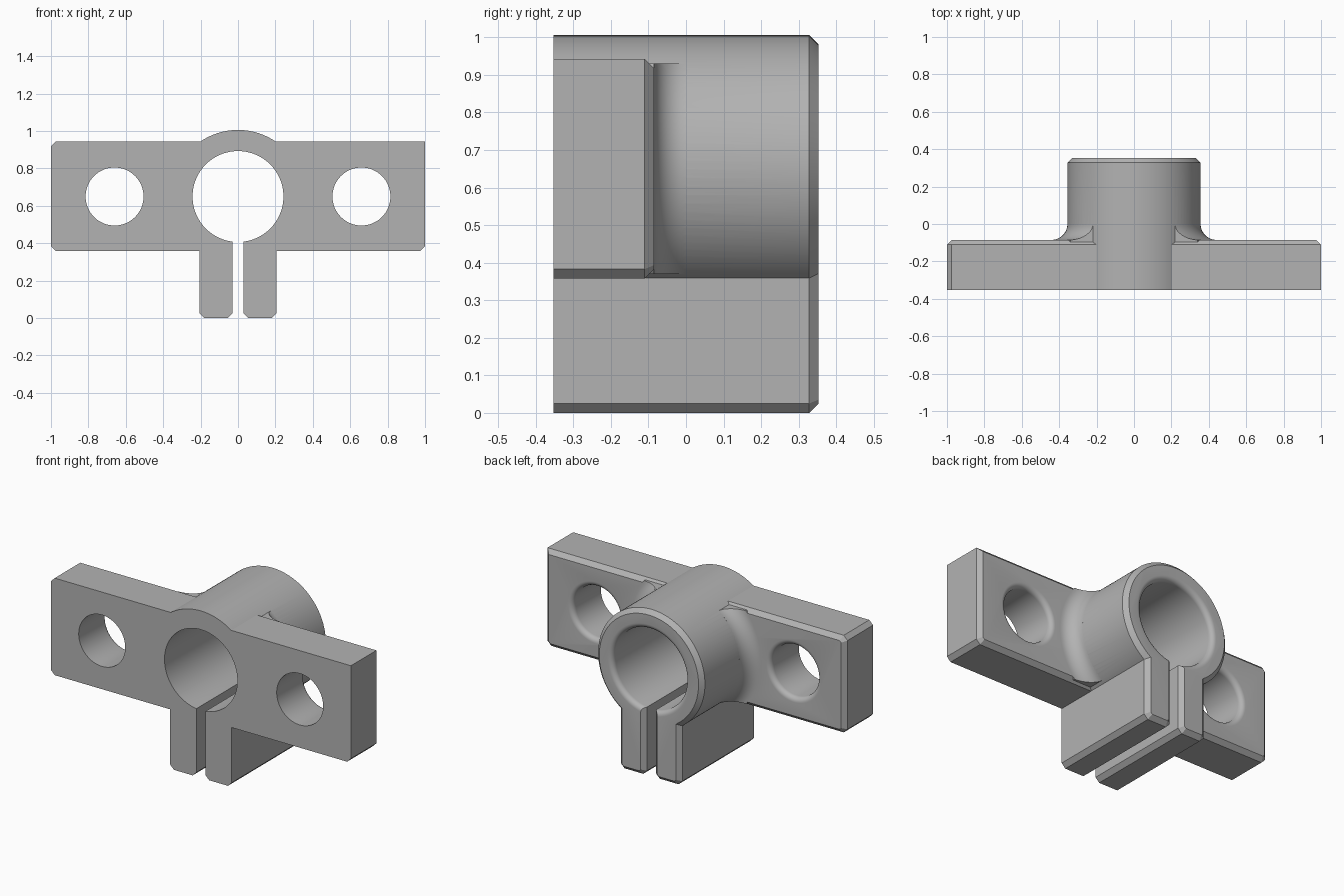
import bpy, bmesh
from math import sin, cos, pi, asin

cube = bpy.data.objects.get("Cube")
if cube:
    bpy.data.objects.remove(cube, do_unlink=True)

steel = bpy.data.materials.new("grey_metal")
steel.use_nodes = True
GREY = (0.45, 0.45, 0.45, 1)
steel.diffuse_color = GREY
steel.node_tree.nodes["Principled BSDF"].inputs["Base Color"].default_value = GREY

AXIS = 0.65            # height of the bore and wing holes
R = 0.356              # outer radius of the sleeve
FRONT, BACK, WING = -0.353, 0.353, -0.085
CH = 0.025             # chamfer width
LOW, HIGH = 0.358, 0.943
LUG, SLOT = 0.205, 0.03


def finish(name, bm):
    bmesh.ops.recalc_face_normals(bm, faces=bm.faces)
    me = bpy.data.meshes.new(name)
    bm.to_mesh(me)
    bm.free()
    me.materials.append(steel)
    ob = bpy.data.objects.new(name, me)
    bpy.context.collection.objects.link(ob)
    return ob


def slab(name, outline, back, chamfer=CH):
    """Extrude an x-z outline from the front plane, chamfering the back rim."""
    bm = bmesh.new()
    face = bm.faces.new([bm.verts.new((x, FRONT, z)) for x, z in outline])
    ext = bmesh.ops.extrude_face_region(bm, geom=[face])["geom"]
    for v in ext:
        if isinstance(v, bmesh.types.BMVert):
            v.co.y = back
    bmesh.ops.recalc_face_normals(bm, faces=bm.faces)
    if chamfer:
        rim = [e for e in bm.edges if all(abs(v.co.y - back) < 1e-5 for v in e.verts)]
        bmesh.ops.bevel(bm, geom=rim, offset=chamfer, segments=1, affect='EDGES')
    return finish(name, bm)


def lathe(name, profile, x=0, steps=96, closed=False):
    """Turn an (r, y) profile about a front-to-back axis."""
    bm = bmesh.new()
    rings = [[bm.verts.new((x + r * cos(2 * pi * i / steps), y,
                            AXIS + r * sin(2 * pi * i / steps)))
              for i in range(steps)] for r, y in profile]
    pairs = list(zip(rings, rings[1:]))
    if closed:
        pairs.append((rings[-1], rings[0]))
    else:
        bm.faces.new(rings[0])
        bm.faces.new(rings[-1])
    for a, b in pairs:
        for i in range(steps):
            j = (i + 1) % steps
            bm.faces.new((a[i], a[j], b[j], b[i]))
    return finish(name, bm)


def combine(target, tool, operation):
    mod = target.modifiers.new(operation, 'BOOLEAN')
    mod.operation, mod.solver, mod.object = operation, 'EXACT', tool
    bpy.ops.object.select_all(action='DESELECT')
    bpy.context.view_layer.objects.active = target
    target.select_set(True)
    bpy.ops.object.modifier_apply(modifier=mod.name)
    bpy.data.objects.remove(tool, do_unlink=True)


# Sleeve with the two clamp lugs and the slot between them
start = asin(LUG / R)
half = [(R * sin(a), AXIS - R * cos(a))
        for a in [start + (pi - start) * i / 40 for i in range(41)]]
lug = [(SLOT, AXIS - 0.15), (SLOT, CH), (SLOT + CH, 0), (LUG - CH, 0), (LUG, CH)]
right_half = lug + half
left_half = [(-x, z) for x, z in reversed(right_half[:-1])]
bracket = slab("clamp_bracket", right_half + left_half, BACK)

# Mounting wings; only one upper corner stays sharp
for side in (1, -1):
    top = [(1, HIGH)] if side > 0 else [(1, HIGH - CH), (1 - CH, HIGH)]
    outline = [(0.15, LOW), (1 - CH, LOW), (1, LOW + CH)] + top + [(0.15, HIGH)]
    wing = slab("wing", [(side * x, z) for x, z in outline], WING)
    combine(bracket, wing, 'UNION')

# Concave fillet where the sleeve meets the wings
F = -WING
arc = [(R + F - F * sin(t), -F * cos(t)) for t in [pi / 2 * i / 10 for i in range(11)]]
fillet = lathe("fillet", [(0.3, -0.2), (R + F, -0.2)] + arc + [(0.3, 0)], closed=True)
lo, hi = LOW + CH / 2, HIGH - CH / 2
clip = slab("fillet_limit", [(-1, lo), (1, lo), (1, hi), (-1, hi)], 0.2, 0)
combine(fillet, clip, 'INTERSECT')
combine(bracket, fillet, 'UNION')


# Bore and wing holes, rounded over at the back
def round_hole(x, r, back, lip=0.03):
    curve = [(r + lip * (1 - cos(t)), back - lip + lip * sin(t))
             for t in [pi / 2 * i / 6 for i in range(7)]]
    cutter = lathe("hole", [(r, FRONT - 0.1)] + curve + [(r + lip, back + 0.02)], x)
    combine(bracket, cutter, 'DIFFERENCE')


round_hole(0, 0.243, BACK)
for x in (-0.66, 0.66):
    round_hole(x, 0.155, WING)

# Bolt holes across both lugs
for y in (-0.165, 0.205):
    bm = bmesh.new()
    bmesh.ops.create_cone(bm, cap_ends=True, segments=64, radius1=0.103,
                          radius2=0.103, depth=0.6)
    for v in bm.verts:
        v.co = (v.co.z, y + v.co.y, 0.16 + v.co.x)
    combine(bracket, finish("bolt_hole", bm), 'DIFFERENCE')

bpy.ops.object.select_all(action='DESELECT')
bpy.context.view_layer.objects.active = bracket
bracket.select_set(True)
bpy.ops.object.shade_smooth_by_angle(angle=0.5)
